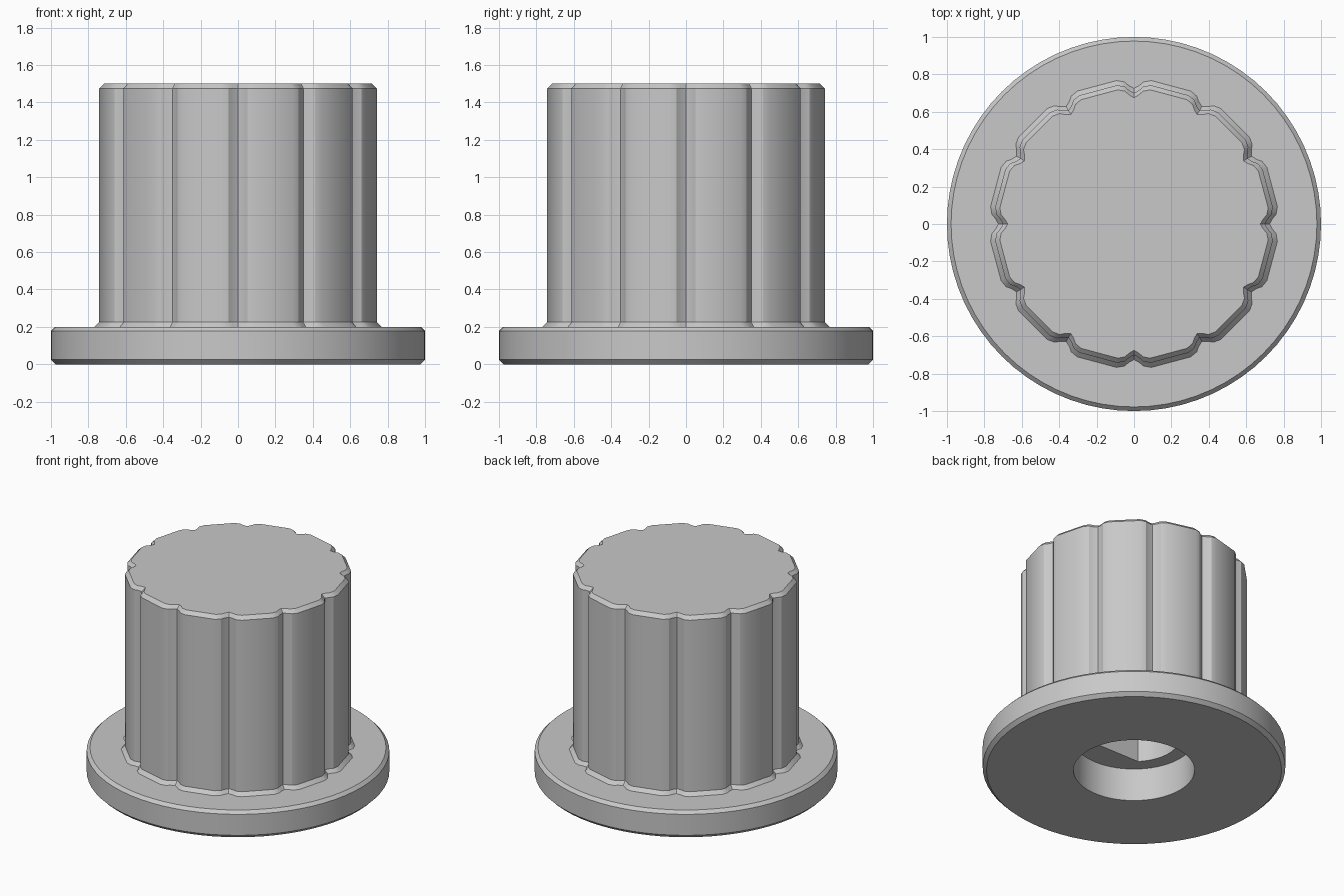
import bpy
import bmesh
from math import cos, sin, pi, hypot, atan2, radians

cube = bpy.data.objects.get("Cube")
if cube:
    bpy.data.objects.remove(cube, do_unlink=True)

grey = bpy.data.materials.new("plain grey")
grey.use_nodes = True
colour = (0.58, 0.58, 0.58, 1)
grey.diffuse_color = colour
grey.node_tree.nodes["Principled BSDF"].inputs["Base Color"].default_value = colour


def arc(radius, count, start=0.0, sweep=2 * pi, closed=True):
    steps = count if closed else count - 1
    return [(radius * cos(start + sweep * i / steps),
             radius * sin(start + sweep * i / steps)) for i in range(count)]


def loft(name, levels):
    """Capped solid through a stack of (outline, height) rings."""
    bm = bmesh.new()
    rings = [[bm.verts.new((x, y, z)) for x, y in outline] for outline, z in levels]
    for low, high in zip(rings, rings[1:]):
        n = len(low)
        for i in range(n):
            j = (i + 1) % n
            bm.faces.new((low[i], low[j], high[j], high[i]))
    bm.faces.new(rings[0][::-1])
    bm.faces.new(rings[-1])
    mesh = bpy.data.meshes.new(name)
    bm.to_mesh(mesh)
    bm.free()
    mesh.materials.append(grey)
    obj = bpy.data.objects.new(name, mesh)
    bpy.context.collection.objects.link(obj)
    return obj


def grip_outline(offset):
    """Twelve flat lobes separated by small grooves, grown by a radial offset."""
    groove = [(0.70, -0.0), (0.716, 0.028), (0.735, 0.05), (0.742, 0.09)]
    half = [(hypot(a, b) + offset, atan2(b, a)) for a, b in groove]
    sector = [(r, -t) for r, t in half[:0:-1]] + half
    return [(r * cos(t + k * pi / 6), r * sin(t + k * pi / 6))
            for k in range(12) for r, t in sector]


# Flange with chamfered rims
flange = loft("flange", [(arc(r, 72), z) for r, z in
                         ((0.975, 0), (1, 0.025), (1, 0.178), (0.978, 0.2))])

# Fluted grip with a flared foot and chamfered top
grip = loft("grip", [(grip_outline(o), z) for o, z in
                     ((0.025, 0.1), (0.025, 0.2), (0, 0.225), (0, 1.475), (-0.025, 1.5))])

# Round recess and D-shaped shaft bore, open at the bottom
recess = loft("recess_cutter", [(arc(0.4, 64), z) for z in (-0.1, 0.24)])
d_shape = arc(0.3, 49, radians(-45), radians(270), closed=False)
bore = loft("bore_cutter", [(d_shape, z) for z in (-0.1, 1.2)])

for part in (flange, grip):
    bpy.ops.object.select_all(action="DESELECT")
    part.select_set(True)
    bpy.context.view_layer.objects.active = part
    for cutter in (recess, bore):
        cut = part.modifiers.new(cutter.name, "BOOLEAN")
        cut.operation = "DIFFERENCE"
        cut.solver = "EXACT"
        cut.object = cutter
        bpy.ops.object.modifier_apply(modifier=cut.name)
    bpy.ops.object.shade_smooth_by_angle(angle=radians(30))

for cutter in (recess, bore):
    bpy.data.objects.remove(cutter, do_unlink=True)
